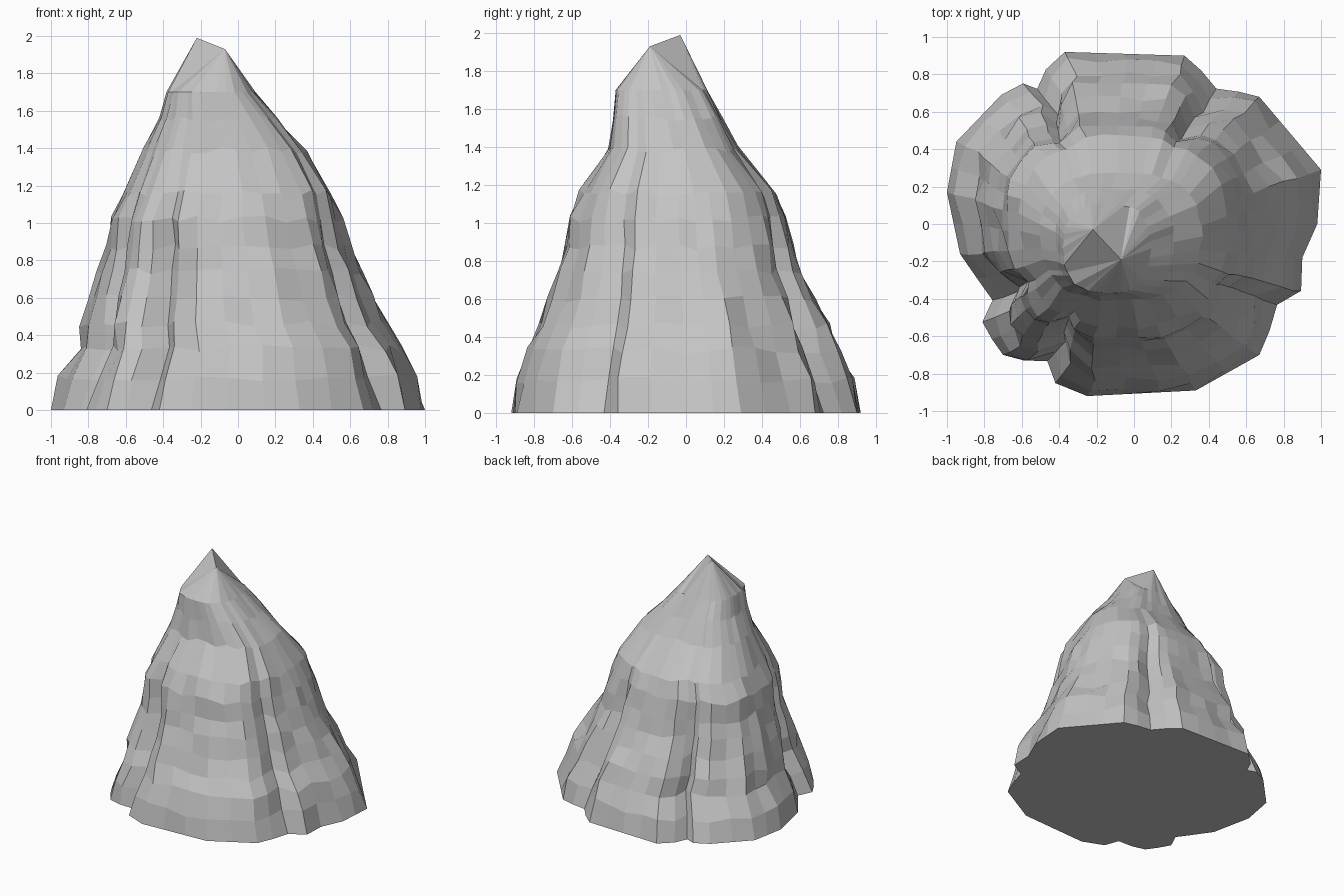
import bpy, bmesh, math, random
from mathutils import Vector

cube = bpy.data.objects.get("Cube")
if cube:
    bpy.data.objects.remove(cube, do_unlink=True)
rng = random.Random(4)

# Footprint on the ground, counter-clockwise
FOOT = [(1, .29), (.67, .68), (.45, .74), (.27, .9), (-.37, .92), (-.48, .84),
        (-.53, .74), (-.6, .76), (-.71, .69), (-.95, .44), (-1, .17), (-.93, -.16),
        (-.84, -.29), (-.78, -.42), (-.82, -.53), (-.7, -.7), (-.48, -.76),
        (-.43, -.87), (-.25, -.92), (.33, -.89), (.67, -.7), (.78, -.44),
        (.9, -.36), (.9, -.18), (.98, 0)]
# Height, then the left/right and front/back extents of each rock layer
LAYERS = [(0, -1, 1, -.92, .92), (.17, -.95, .95, -.9, .88),
          (.33, -.86, .88, -.84, .81), (.46, -.84, .79, -.78, .75),
          (.6, -.79, .72, -.72, .68), (.74, -.75, .66, -.67, .61),
          (.87, -.71, .61, -.64, .57), (1.02, -.69, .56, -.62, .54),
          (1.16, -.61, .5, -.56, .48), (1.39, -.5, .36, -.41, .28),
          (1.55, -.42, .21, -.385, .19), (1.7, -.38, .09, -.37, .11)]
# Gullies: footprint position, depth, half width in radians
GULLIES = [((-.5, .76), .1, .13), ((-.46, -.78), .13, .15), ((-.78, -.42), .09, .13),
           ((.8, -.42), .07, .15), ((.46, .74), .07, .13)]
# The two ends of the summit ridge
PEAKS = [Vector((-.22, -.03, 1.99)), Vector((-.07, -.19, 1.93))]


def subdivide(points, longest):
    """Split the long sides of a closed outline."""
    result = []
    for i, a in enumerate(points):
        a, b = Vector(a), Vector(points[(i + 1) % len(points)])
        n = max(1, math.ceil((b - a).length / longest))
        result += [a.lerp(b, k / n) for k in range(n)]
    return result


def boxy(v, power=2.6):
    """Push a direction out to a rounded square."""
    return v / (abs(v.x) ** power + abs(v.y) ** power) ** (1 / power)


def gully_cut(p, z):
    """Inward fraction at a footprint point, fading at the base and the top."""
    fade = max(0, math.sin(math.pi * min(1, (z + .12) / 1.55)))
    total = 0
    for place, depth, width in GULLIES:
        gap = abs(p.angle_signed(Vector(place)))
        total += depth * max(0, 1 - gap / width)
    return total * fade * 1.4


def build_ring(bm, outline, layer):
    z, x0, x1, y0, y1 = layer
    blend = min(1, max(0, (z - .3) / 1.1))
    ring = []
    for p in outline:
        unit = Vector((p.x, p.y / .92))
        unit = unit.lerp(boxy(unit), blend) * (1 - gully_cut(p, z))
        if z > 0:
            unit *= 1 + rng.uniform(-.025, .02)
        rise = rng.uniform(-.02, .02) if 0 < z < 1.7 else 0
        x = (x0 + x1) / 2 + unit.x * (x1 - x0) / 2
        y = (y0 + y1) / 2 + unit.y * (y1 - y0) / 2
        ring.append(bm.verts.new((x, y, z + rise)))
    return ring


def bridge(bm, low, high):
    for i in range(len(low)):
        j = (i + 1) % len(low)
        bm.faces.new((low[i], low[j], high[j], high[i]))


# Stack the layers of rock
bm = bmesh.new()
outline = subdivide(FOOT, .2)
rings = [build_ring(bm, outline, layer) for layer in LAYERS]
for low, high in zip(rings, rings[1:]):
    bridge(bm, low, high)
bm.faces.new(list(reversed(rings[0])))

# Close the summit onto its short ridge
summit = []
for v in rings[-1]:
    nearest = min(PEAKS, key=lambda peak: (peak - v.co).length)
    summit.append(bm.verts.new(nearest))
bridge(bm, rings[-1], summit)
bmesh.ops.remove_doubles(bm, verts=summit, dist=.001)
bmesh.ops.recalc_face_normals(bm, faces=bm.faces)

mesh = bpy.data.meshes.new("mountain_rock")
bm.to_mesh(mesh)
bm.free()
mountain = bpy.data.objects.new("mountain_rock", mesh)
bpy.context.collection.objects.link(mountain)

# Plain stone
stone = bpy.data.materials.new("grey_stone")
stone.use_nodes = True
colour = (.55, .55, .55, 1)
stone.diffuse_color = colour
stone.node_tree.nodes["Principled BSDF"].inputs["Base Color"].default_value = colour
mesh.materials.append(stone)
